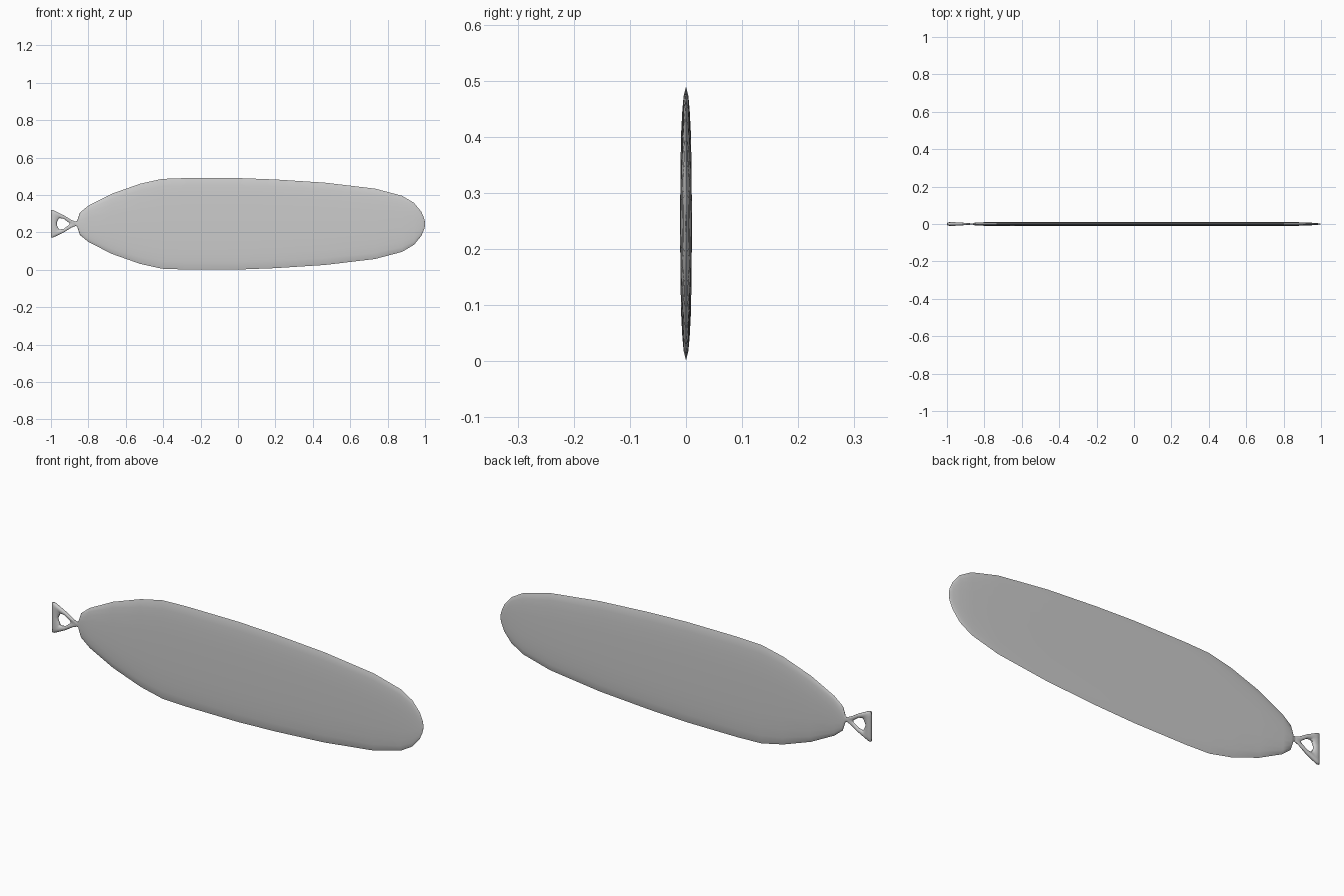
import bpy, math

if "Cube" in bpy.data.objects:
    bpy.data.objects.remove(bpy.data.objects["Cube"])

ZC = 0.2455  # height of the long axis


def make_object(name, verts, faces):
    mesh = bpy.data.meshes.new(name)
    mesh.from_pydata(verts, [], faces)
    obj = bpy.data.objects.new(name, mesh)
    bpy.context.collection.objects.link(obj)
    bpy.ops.object.select_all(action='DESELECT')
    bpy.context.view_layer.objects.active = obj
    obj.select_set(True)
    bpy.ops.object.mode_set(mode='EDIT')
    bpy.ops.mesh.select_all(action='SELECT')
    bpy.ops.mesh.normals_make_consistent(inside=False)
    bpy.ops.object.mode_set(mode='OBJECT')
    bpy.ops.object.shade_smooth_by_angle(angle=math.radians(60))
    return obj


def bridge(a, b, n):
    return [(a + j, a + (j + 1) % n, b + (j + 1) % n, b + j) for j in range(n)]


# Flat blade: lens sections along x (x, half height, half thickness)
stations = [(-0.875, 0.008, 0.003), (-0.86, 0.015, 0.004), (-0.856, 0.027, 0.006),
            (-0.845, 0.06, 0.008), (-0.80, 0.097, 0.0095), (-0.674, 0.161, 0.0105),
            (-0.524, 0.214, 0.0105), (-0.407, 0.240, 0.0105), (-0.28, 0.2445, 0.0105),
            (0.0, 0.2445, 0.0105), (0.20, 0.237, 0.0105), (0.465, 0.220, 0.0105),
            (0.733, 0.188, 0.0105), (0.877, 0.150, 0.0095), (0.941, 0.112, 0.0075),
            (0.98, 0.065, 0.0045), (0.995, 0.03, 0.002), (1.0, 0.008, 0.0005)]
half = [(0.93, 0.4), (0.83, 0.62), (0.65, 0.84), (0.35, 0.96), (0.0, 1.0)]
front = [(1.0, 0.0)] + half + [(-v, t) for v, t in half[-2::-1]]
section = front + [(-v, -t) for v, t in front]
n = len(section)
verts = [(x, -t * w, ZC + v * h) for x, h, w in stations for v, t in section]
faces = []
for i in range(len(stations) - 1):
    faces += bridge(i * n, (i + 1) * n, n)
faces += [tuple(range(n)), tuple(range(len(verts) - n, len(verts)))]
make_object("blade", verts, faces)

# Triangular end loop: outer point, inner point, half thickness; mirrored in z
upper = [(-0.862, 0.009, -0.902, 0.004, 0.004), (-0.89, 0.02, -0.912, 0.012, 0.006),
         (-0.93, 0.045, -0.932, 0.027, 0.008), (-0.975, 0.067, -0.952, 0.030, 0.010),
         (-0.99, 0.0735, -0.956, 0.029, 0.010), (-0.999, 0.0725, -0.960, 0.024, 0.010),
         (-1.0, 0.055, -0.963, 0.018, 0.010), (-1.0, 0.015, -0.969, 0.006, 0.010)]
path = upper + [(xo, -zo, xi, -zi, t) for xo, zo, xi, zi, t in upper[::-1]]
profile = [(0, 0.35), (0.2, 0.85), (0.5, 1), (0.8, 0.85), (1, 0.35)]
profile += [(s, -t) for s, t in profile[::-1]]
m, k = len(profile), len(path)
verts = [(xo + (xi - xo) * s, -t * w, ZC + zo + (zi - zo) * s)
         for xo, zo, xi, zi, w in path for s, t in profile]
faces = []
for i in range(k):
    faces += bridge(i * m, (i + 1) % k * m, m)
make_object("end_loop", verts, faces)
